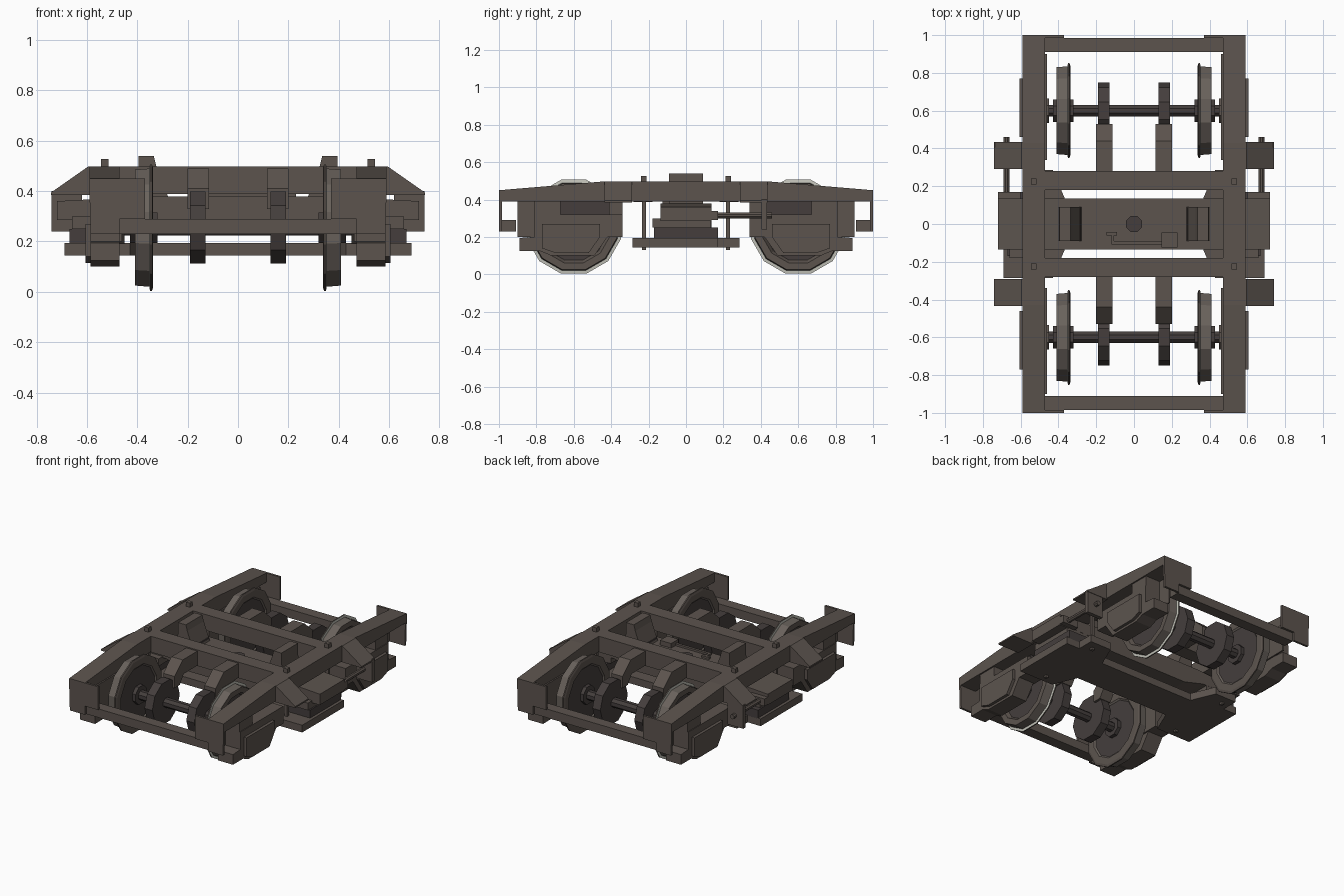
import bpy, bmesh, math
from mathutils import Vector

if "Cube" in bpy.data.objects:
    bpy.data.objects.remove(bpy.data.objects["Cube"], do_unlink=True)


def material(name, rgb):
    m = bpy.data.materials.new(name)
    m.use_nodes = True
    m.diffuse_color = (*rgb, 1)
    bsdf = m.node_tree.nodes["Principled BSDF"]
    bsdf.inputs["Base Color"].default_value = (*rgb, 1)
    bsdf.inputs["Roughness"].default_value = 0.8
    return m


FRAME = material("weathered brown", (0.107, 0.088, 0.076))
DARK = material("dark wheel brown", (0.058, 0.048, 0.046))
TREAD = material("worn tread brown", (0.14, 0.12, 0.105))
STEEL = material("pale polished steel", (0.56, 0.56, 0.50))


def finish(bm, name, *mats):
    bmesh.ops.recalc_face_normals(bm, faces=bm.faces)
    me = bpy.data.meshes.new(name)
    bm.to_mesh(me)
    bm.free()
    for m in mats:
        me.materials.append(m)
    ob = bpy.data.objects.new(name, me)
    bpy.context.scene.collection.objects.link(ob)
    return ob


def prism(name, pts, axis, a, b, mat=FRAME, flip=()):
    """Extrude a 2D outline along an axis; flip holds the axes to mirror."""
    bm = bmesh.new()

    def place(p, t):
        co = [*p]
        co.insert("xyz".index(axis), t)
        for f in flip:
            co["xyz".index(f)] *= -1
        return Vector(co)
    lo = [bm.verts.new(place(p, a)) for p in pts]
    hi = [bm.verts.new(place(p, b)) for p in pts]
    bm.faces.new(lo)
    bm.faces.new(hi)
    n = len(pts)
    for i in range(n):
        j = (i + 1) % n
        bm.faces.new((lo[i], lo[j], hi[j], hi[i]))
    return finish(bm, name, mat)


def box(name, x, y, z, mat=FRAME, flip=()):
    return prism(name, [(x[0], y[0]), (x[1], y[0]), (x[1], y[1]), (x[0], y[1])],
                 "z", z[0], z[1], mat, flip)


def ring(r, n, cy, cz):
    """Regular polygon with flat top and bottom."""
    return [(cy + r * math.sin((i + .5) * math.tau / n),
             cz + r * math.cos((i + .5) * math.tau / n)) for i in range(n)]


def wheel(name, cy, s):
    """Lathe flange, tread and recessed disc; material follows the profile step."""
    bm = bmesh.new()
    prof = [(.345, .06), (.345, .19), (.337, .20), (.337, .245), (.342, .26), (.35, .26),
            (.352, .243), (.41, .238), (.41, .20), (.385, .185), (.385, .06)]
    mats = [1, 2, 0, 0, 0, 3, 2, 0, 0, 1]
    rings = [[bm.verts.new((s * x, y, z)) for y, z in ring(r, 12, cy, .255)] for x, r in prof]
    for k in range(len(prof) - 1):
        for i in range(12):
            j = (i + 1) % 12
            f = bm.faces.new((rings[k][i], rings[k][j], rings[k + 1][j], rings[k + 1][i]))
            f.material_index = mats[k]
    for cap in (rings[0], rings[-1]):
        bm.faces.new(cap).material_index = 1
    return finish(bm, name, FRAME, DARK, TREAD, STEEL)


SIDES = [("left", ()), ("right", ("x",))]
ENDS = [("rear", ()), ("front", ("y",))]

# Parts repeated on each side
for sn, sf in SIDES:
    prism(sn + "_side_frame", [(-1, .45), (-.43, .498), (.43, .498), (1, .45),
                               (1, .39), (-1, .39)], "x", .47, .59, flip=sf)
    # Side bearer wedge on the bolster
    prism(sn + "_side_bearer", [(.275, .37), (.325, .50), (.335, .54), (.395, .54),
                                (.40, .37)], "y", -.09, .09, flip=sf)
    box(sn + "_bearer_pocket", (.282, .322), (-.085, .085), (.37, .40), DARK, sf)
    # Secondary suspension
    box(sn + "_spring_pack", (.50, .67), (-.17, .17), (.19, .25), DARK, sf)
    box(sn + "_spring_cap", (.48, .66), (-.18, .134), (.25, .30), flip=sf)
    box(sn + "_bolster_end", (.64, .72), (-.135, .135), (.285, .36), flip=sf)
    # Bolster damper with hanging bracket
    prism(sn + "_damper", ring(.016, 8, .675, .315), "y", .12, .46, flip=sf)
    box(sn + "_damper_bracket", (.62, .74), (.405, .432), (.24, .40), flip=sf)
    box(sn + "_damper_mount", (.60, .72), (.13, .17), (.29, .34), flip=sf)

# Parts repeated at each end
for en, ef in ENDS:
    box(en + "_transom", (-.47, .47), (.18, .28), (.388, .498), flip=ef)
    box(en + "_headstock", (-.47, .47), (.91, .985), (.23, .29), flip=ef)
    cy = -.6 if ef else .6
    prism(en + "_axle", ring(.033, 8, cy, .255), "x", -.47, .47, DARK)

# Parts repeated at all four corners
for sn, sf in SIDES:
    for en, ef in ENDS:
        tag = f"{en}_{sn}_"
        fl = sf + ef
        cy = -.6 if ef else .6
        wheel(tag + "wheel", cy, -1 if sf else 1)
        prism(tag + "wheel_hub", ring(.065, 8, .6, .255), "x", .32, .43, DARK, fl)
        prism(tag + "bearing", ring(.07, 8, .6, .255), "x", .45, .475, flip=fl)

        # Brake disc and its support arm
        prism(tag + "brake_disc", ring(.15, 10, .6, .255), "x", .13, .19, DARK, fl)
        prism(tag + "brake_arm", [(.27, .49), (.44, .49), (.53, .41), (.53, .33),
                                  (.47, .33), (.43, .39), (.27, .39)],
              "x", .115, .20, flip=fl)

        # Axle guard, boat-shaped axlebox, cover and primary spring housing
        box(tag + "axle_guard", (.46, .47), (.34, .90), (.20, .39), flip=fl)
        prism(tag + "axlebox", [(.34, .32), (.34, .20), (.42, .20), (.49, .10), (.72, .10),
                                (.78, .125), (.89, .125), (.89, .195), (.81, .20),
                                (.81, .32)], "x", .47, .585, flip=fl)
        prism(tag + "axlebox_cover", [(.46, .20), (.52, .115), (.70, .115), (.77, .14),
                                      (.77, .27), (.46, .27)], "x", .58, .605, flip=fl)
        box(tag + "spring_housing", (.47, .58), (.67, .81), (.20, .39), flip=fl)
        box(tag + "guard_recess", (.468, .50), (.41, .67), (.32, .39), DARK, fl)

        # Frame end plate with inward hook
        prism(tag + "end_plate", [(.37, .45), (.59, .45), (.59, .39), (.585, .23), (.47, .23),
                                  (.47, .29), (.37, .29)], "y", .985, 1.0, flip=fl)

        # Sloping outrigger bracket
        prism(tag + "outrigger", [(.58, .498), (.595, .498), (.742, .395), (.742, .385),
                                  (.58, .385)], "y", .29, .435, flip=fl)

        # Swing hanger rod with its nut
        box(tag + "hanger_rod", (.52, .54), (.215, .235), (.13, .50), flip=fl)
        box(tag + "hanger_nut", (.515, .545), (.21, .24), (.495, .527), flip=fl)

# Bolster with lowered middle
prism("bolster", [(-.72, .30), (-.72, .36), (-.40, .378), (.40, .378), (.72, .36), (.72, .30),
                  (.45, .29), (.30, .25), (-.30, .25), (-.45, .29)], "y", -.135, .135)
prism("centre_pivot", ring(.046, 8, 0, 0), "z", .37, .386, DARK)

# Brake lever gear
box("lever_cylinder", (.145, .23), (-.125, -.045), (.37, .41))
box("lever_rod", (-.12, .15), (-.108, -.09), (.375, .392))
box("lever_end", (-.145, -.09), (-.06, -.042), (.375, .392))
box("lever_link", (-.12, -.105), (-.108, -.045), (.375, .392))

# Spring plank, narrow in the middle and broad at the ends
half = [(.36, .12), (.43, .285), (.59, .285), (.59, .17), (.69, .17), (.69, -.285),
        (.43, -.285), (.36, -.12)]
prism("spring_plank", half + [(-x, y) for x, y in reversed(half)], "z", .145, .195)
